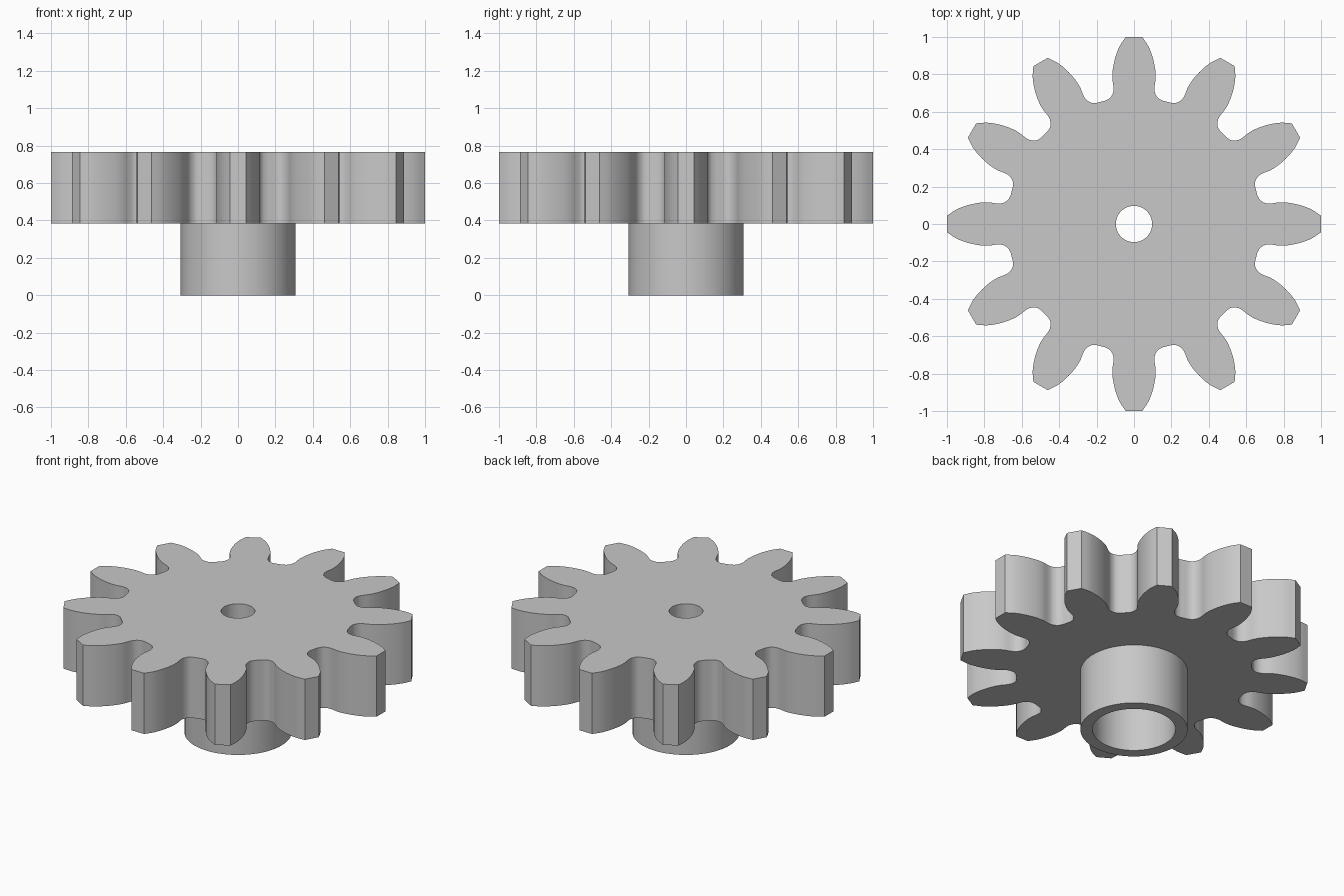
import bpy, bmesh, math
from mathutils import Vector, Matrix

cube = bpy.data.objects.get("Cube")
if cube:
    bpy.data.objects.remove(cube)

TEETH = 12
HUB_TOP, GEAR_TOP = 0.383, 0.767

# One plain grey for the whole part
grey = bpy.data.materials.new("grey metal")
grey.use_nodes = True
colour = (0.58, 0.58, 0.58, 1)
grey.diffuse_color = colour
grey.node_tree.nodes["Principled BSDF"].inputs["Base Color"].default_value = colour


def circle(radius, count=64):
    return [Vector((radius * math.cos(math.tau * i / count),
                    radius * math.sin(math.tau * i / count))) for i in range(count)]


def smooth_path(points, steps=4):
    """Catmull-Rom curve through the points."""
    p = [points[0] * 2 - points[1]] + points + [points[-1] * 2 - points[-2]]
    out = []
    for a, b, c, d in zip(p, p[1:], p[2:], p[3:]):
        for s in range(steps):
            t = s / steps
            out.append((b * 2 + (c - a) * t + (a * 2 - b * 5 + c * 4 - d) * t**2
                        + (b * 3 - a - c * 3 + d) * t**3) / 2)
    return out + [points[-1]]


def extruded(name, loops, bottom, top):
    """Filled outline with holes, extruded between two heights."""
    curve = bpy.data.curves.new(name, "CURVE")
    curve.dimensions = "2D"
    curve.fill_mode = "BOTH"
    curve.extrude = (top - bottom) / 2
    for loop in loops:
        spline = curve.splines.new("POLY")
        spline.points.add(len(loop) - 1)
        for point, co in zip(spline.points, loop):
            point.co = (co.x, co.y, 0, 1)
        spline.use_cyclic_u = True
    temp = bpy.data.objects.new(name + " outline", curve)
    bpy.context.collection.objects.link(temp)
    bpy.context.view_layer.update()
    graph = bpy.context.evaluated_depsgraph_get()
    mesh = bpy.data.meshes.new_from_object(temp.evaluated_get(graph))
    bpy.data.objects.remove(temp)

    bm = bmesh.new()
    bm.from_mesh(mesh)
    bmesh.ops.remove_doubles(bm, verts=bm.verts, dist=0.0001)
    bmesh.ops.translate(bm, verts=bm.verts, vec=(0, 0, (top + bottom) / 2))
    bmesh.ops.recalc_face_normals(bm, faces=bm.faces)
    bm.to_mesh(mesh)
    bm.free()
    mesh.materials.clear()
    mesh.materials.append(grey)
    obj = bpy.data.objects.new(name, mesh)
    bpy.context.collection.objects.link(obj)
    bpy.ops.object.select_all(action="DESELECT")
    obj.select_set(True)
    bpy.context.view_layer.objects.active = obj
    bpy.ops.object.shade_smooth_by_angle(angle=math.radians(30))
    return obj


# Half a tooth, from tip corner down the flank to the middle of the valley
flank = smooth_path([Vector(p) for p in (
    (0.044, 1.0), (0.077, 0.95), (0.1, 0.89), (0.113, 0.83), (0.116, 0.78),
    (0.11, 0.735), (0.111, 0.705), (0.125, 0.677), (0.148, 0.662), (0.175, 0.654))])
mirrored = [Vector((-p.x, p.y)) for p in reversed(flank[:-1])]
tooth = mirrored + flank

# Toothed wheel with a small shaft hole
outline = []
for i in range(TEETH):
    turn = Matrix.Rotation(-math.tau * i / TEETH, 2)
    outline += [turn @ p for p in tooth]
extruded("gear_wheel", [outline, circle(0.097)], HUB_TOP, GEAR_TOP)

# Hollow hub underneath
extruded("hub", [circle(0.307), circle(0.238)], 0, HUB_TOP)
